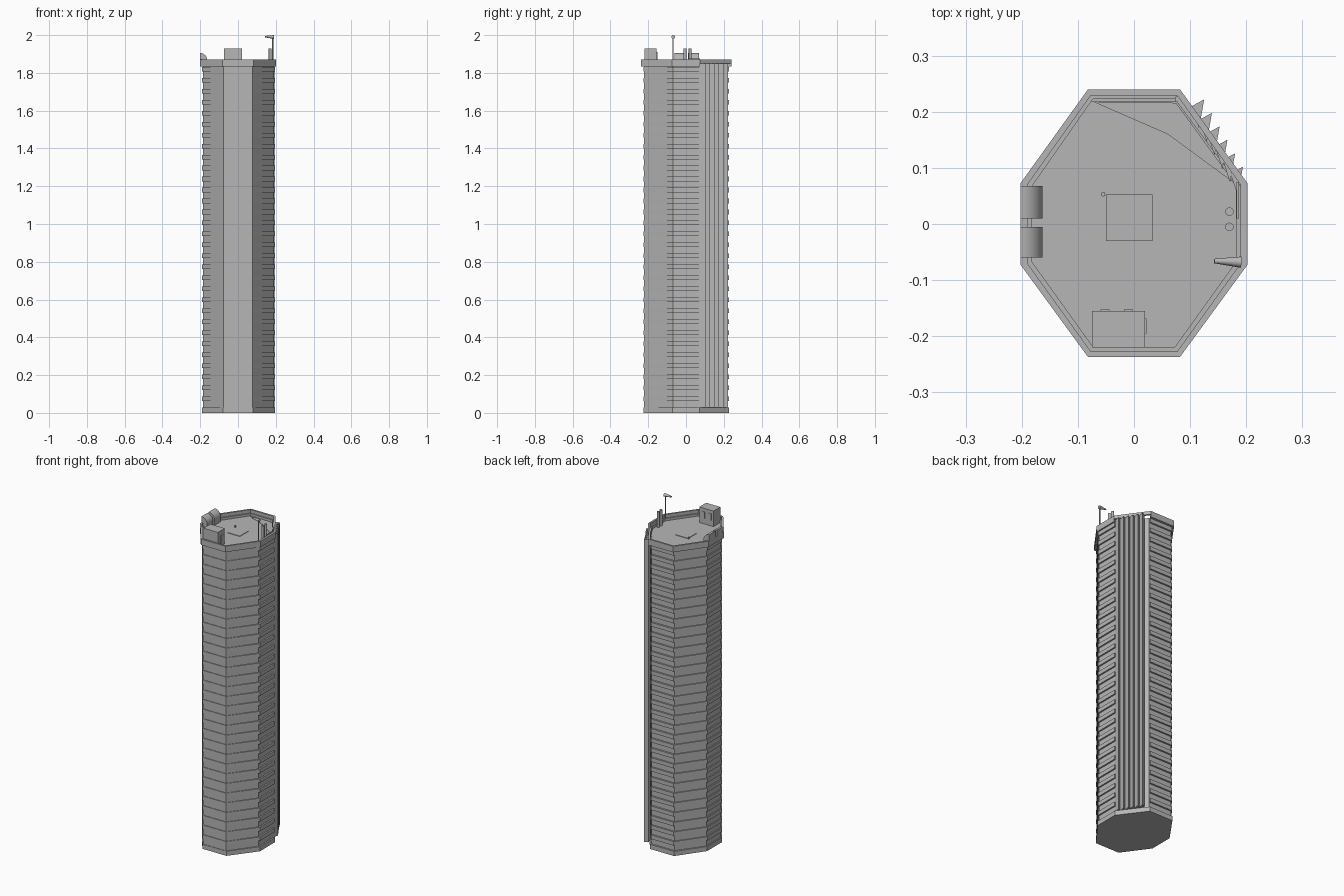
import bpy, bmesh, math
from mathutils import Vector

cube = bpy.data.objects.get("Cube")
if cube:
    bpy.data.objects.remove(cube, do_unlink=True)

concrete = bpy.data.materials.new("concrete_grey")
concrete.use_nodes = True
GREY = (0.47, 0.47, 0.47, 1)
concrete.diffuse_color = GREY
concrete.node_tree.nodes["Principled BSDF"].inputs["Base Color"].default_value = GREY


def add_prism(bm, pts, z0, z1):
    """Extrude a plan outline between two heights."""
    low = [bm.verts.new((x, y, z0)) for x, y in pts]
    high = [bm.verts.new((x, y, z1)) for x, y in pts]
    bm.faces.new(low[::-1])
    bm.faces.new(high)
    n = len(pts)
    for i in range(n):
        j = (i + 1) % n
        bm.faces.new((low[i], low[j], high[j], high[i]))


def finish(name, bm, smooth=False):
    bmesh.ops.recalc_face_normals(bm, faces=bm.faces)
    mesh = bpy.data.meshes.new(name)
    bm.to_mesh(mesh)
    bm.free()
    mesh.materials.append(concrete)
    ob = bpy.data.objects.new(name, mesh)
    bpy.context.collection.objects.link(ob)
    if smooth:
        bpy.ops.object.select_all(action='DESELECT')
        ob.select_set(True)
        bpy.context.view_layer.objects.active = ob
        bpy.ops.object.shade_smooth_by_angle(angle=math.radians(40))
    return ob


def prism(name, pts, z0, z1):
    bm = bmesh.new()
    add_prism(bm, pts, z0, z1)
    return finish(name, bm)


def rect(x0, x1, y0, y1):
    return [(x0, y0), (x1, y0), (x1, y1), (x0, y1)]


def octagon(x0, x1, y0, y1, cx=0.08, cy=0.072):
    """Eight-sided plan, counter-clockwise; edge 2-3 is the finned facet."""
    return [(x1, -cy), (x1, cy), (cx, y1), (-cx, y1),
            (-x0, cy), (-x0, -cy), (-cx, y0), (cx, y0)]


def cylinder(name, p0, p1, r0, r1, sides=16):
    a, b = Vector(p0), Vector(p1)
    bm = bmesh.new()
    bmesh.ops.create_cone(bm, cap_ends=True, segments=sides,
                          radius1=r0, radius2=r1, depth=(b - a).length)
    turn = (b - a).to_track_quat('Z', 'Y')
    for v in bm.verts:
        v.co = turn @ v.co + (a + b) / 2
    return finish(name, bm, smooth=True)


ROOF = 1.836
RIM = 1.87

# Tower shaft and full base slab
shaft = octagon(0.184, 0.187, -0.222, 0.218, 0.077, 0.07)
prism("tower_shaft", shaft, 0, ROOF)
prism("base_slab", octagon(0.191, 0.196, -0.225, 0.228), 0, 0.028)

# Projecting floor bands, interrupted at the finned facet
band = octagon(0.191, 0.196, -0.2255, 0.228, 0.078, 0.07)
band[1:3] = [(0.196, 0.068), (0.184, 0.068), (0.074, 0.217), (0.074, 0.228)]
bm = bmesh.new()
for k in range(1, 32):
    z = 0.016 + 0.0582 * k
    add_prism(bm, band, z - 0.012, z + 0.012)
finish("floor_bands", bm)

# Vertical fins on the back left facet
bm = bmesh.new()
for i in range(6):
    t = i / 5
    x, y = 0.114 + 0.069 * t, 0.216 - 0.12 * t
    add_prism(bm, [(x - 0.011, y - 0.006), (x + 0.002, y - 0.046),
                   (x + 0.011, y + 0.006)], 0.028, 1.85)
finish("vertical_fins", bm)

# Parapet: lower course skips the finned facet, upper course is closed
outer = octagon(0.202, 0.202, -0.237, 0.24, 0.082, 0.073)
middle = octagon(0.19, 0.19, -0.227, 0.229, 0.077, 0.07)
inner = octagon(0.182, 0.182, -0.219, 0.223, 0.073, 0.067)


def parapet(name, inside, z0, z1, skip=None):
    bm = bmesh.new()
    for i in range(8):
        j = (i + 1) % 8
        if i != skip:
            add_prism(bm, [outer[i], outer[j], inside[j], inside[i]], z0, z1)
    bmesh.ops.remove_doubles(bm, verts=bm.verts, dist=0.0001)
    # Drop the internal walls between neighbouring segments
    bmesh.ops.delete(bm, geom=[f for f in bm.faces if all(
        len(e.link_faces) > 2 for e in f.edges)], context='FACES')
    finish(name, bm)


parapet("parapet_lower", inner, ROOF - 0.002, 1.85, skip=1)
parapet("parapet_rim", middle, 1.85, RIM)

# Thin raised deck panel beside the fins, and the landing pad
prism("deck_panel", [(0.18, 0.072), (0.075, 0.216), (-0.073, 0.218),
                     (0.06, 0.16)], ROOF - 0.002, ROOF + 0.003)
prism("landing_pad", rect(-0.05, 0.033, -0.03, 0.053), ROOF - 0.002, ROOF + 0.003)
cylinder("pad_lamp", (-0.055, 0.053, ROOF), (-0.055, 0.053, ROOF + 0.012), 0.004, 0.004, 8)

# Plant room with small vents
prism("plant_room", rect(-0.075, 0.02, -0.22, -0.155), ROOF, 1.93)
for x in (-0.052, -0.01):
    prism("plant_room_vent", rect(x - 0.008, x + 0.008, -0.156, -0.152), 1.87, 1.91)
prism("plant_room_door", rect(0.019, 0.022, -0.195, -0.168), ROOF, 1.9)

# Quarter-round housings along the right edge
for y0, y1 in ((-0.06, -0.005), (0.01, 0.068)):
    bm = bmesh.new()
    profile = [(-0.202, ROOF), (-0.163, ROOF)]
    for i in range(13):
        a = math.pi / 2 * i / 12
        profile.append((-0.202 + 0.039 * math.cos(a), 1.867 + 0.039 * math.sin(a)))
    add_prism(bm, profile, y0, y1)
    for v in bm.verts:
        v.co = (v.co.x, v.co.z, v.co.y)
    finish("rounded_housing", bm, smooth=True)

# Chimneys and rail along the left edge
for y in (-0.005, 0.022):
    cylinder("chimney", (0.17, y, ROOF), (0.17, y, 1.93), 0.0075, 0.0075)
prism("edge_rail", rect(0.183, 0.187, 0.01, 0.075), ROOF, 1.875)

# Wind sock on its mast
cylinder("wind_sock_mast", (0.184, -0.069, ROOF), (0.184, -0.069, 1.998), 0.003, 0.003, 8)
cylinder("wind_sock", (0.191, -0.068, 1.99), (0.143, -0.066, 1.992), 0.01, 0.004, 12)
